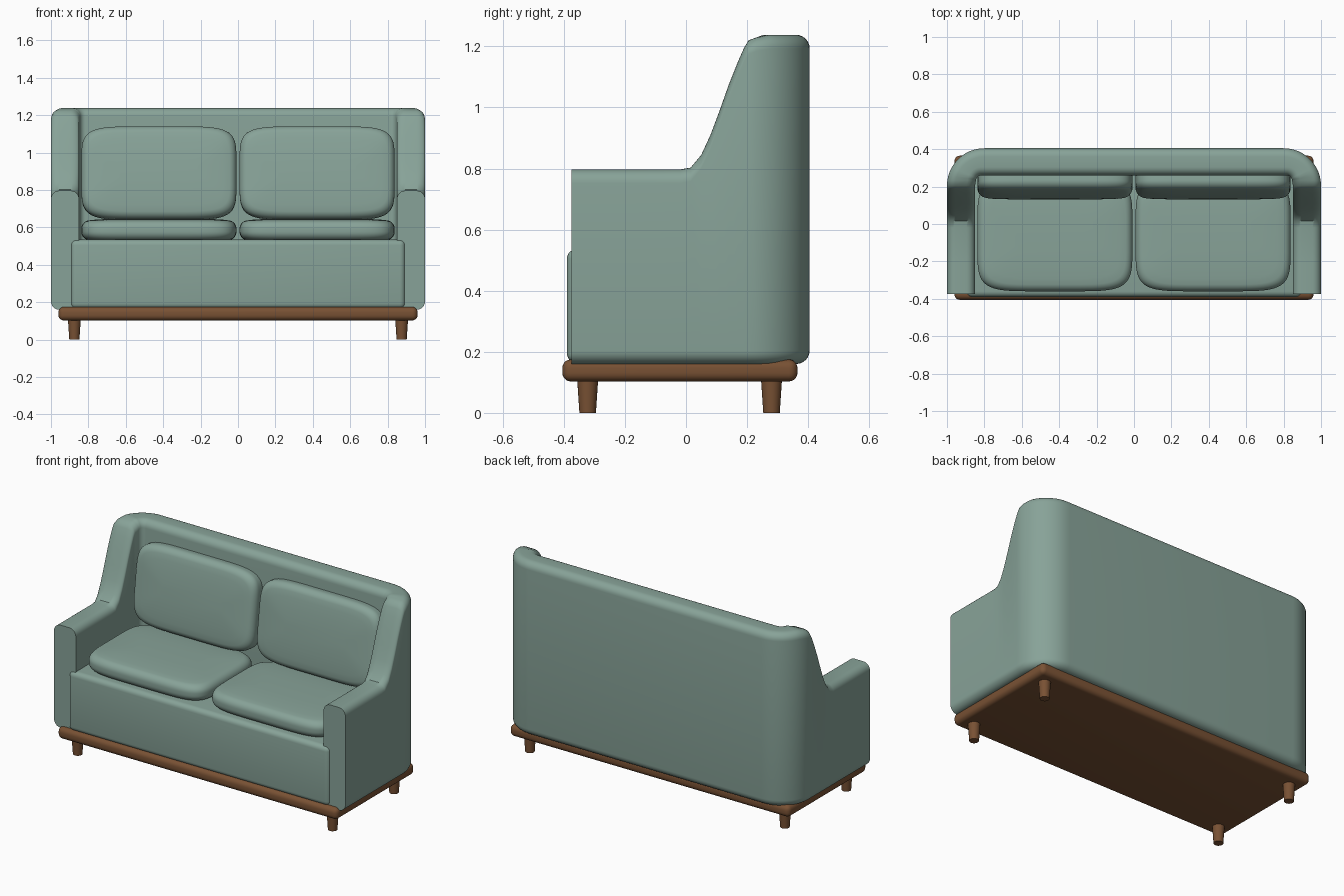
import bpy, bmesh, math

if "Cube" in bpy.data.objects:
    bpy.data.objects.remove(bpy.data.objects["Cube"])


def material(name, rgb):
    m = bpy.data.materials.new(name)
    m.diffuse_color = (*rgb, 1)
    m.use_nodes = True
    m.node_tree.nodes["Principled BSDF"].inputs["Base Color"].default_value = m.diffuse_color
    return m


SAGE = material("sage fabric", (0.245, 0.365, 0.315))
WOOD = material("brown wood", (0.19, 0.083, 0.034))


def finish(bm, name, mat, angle=40):
    bmesh.ops.recalc_face_normals(bm, faces=bm.faces)
    me = bpy.data.meshes.new(name)
    bm.to_mesh(me)
    bm.free()
    ob = bpy.data.objects.new(name, me)
    bpy.context.collection.objects.link(ob)
    me.materials.append(mat)
    bpy.ops.object.select_all(action='DESELECT')
    ob.select_set(True)
    bpy.context.view_layer.objects.active = ob
    bpy.ops.object.shade_smooth_by_angle(angle=math.radians(angle))
    return ob


def loft(rings):
    """Skin closed rings of points and cap both ends."""
    bm = bmesh.new()
    rows = [[bm.verts.new(p) for p in r] for r in rings]
    n = len(rows[0])
    for a, b in zip(rows, rows[1:]):
        for i in range(n):
            j = (i + 1) % n
            bm.faces.new((a[i], a[j], b[j], b[i]))
    bm.faces.new(rows[0])
    bm.faces.new(rows[-1])
    return bm


def rounded_box(name, lo, hi, r, mat):
    bm = bmesh.new()
    bmesh.ops.create_cube(bm, size=1)
    for v in bm.verts:
        v.co = [lo[k] if v.co[k] < 0 else hi[k] for k in range(3)]
    bmesh.ops.bevel(bm, geom=bm.edges[:], offset=r, segments=5,
                    profile=0.5, affect='EDGES')
    return finish(bm, name, mat)


def cushion(name, size, loc, tilt=0):
    """Soft pad: superellipse outline stacked through a crowned thickness."""
    w, d, t = (s / 2 for s in size)
    e = min(0.045, t * 0.75)
    top = [(e * (1 - math.cos(a)), t * 0.85 - e + e * math.sin(a))
           for a in (k * math.pi / 16 for k in range(8))]
    top += [(0.07, t * 0.9), (0.13, t * 0.96), (0.2, t)]
    prof = [(i, -z) for i, z in reversed(top)] + top
    rings = []
    for inset, z in prof:
        ring = []
        for k in range(64):
            a = math.tau * (k + 0.5) / 64
            c, s = math.cos(a), math.sin(a)
            x = math.copysign(abs(c) ** 0.36, c) * (w - inset)
            y = math.copysign(abs(s) ** 0.36, s) * (d - inset)
            ring.append((x, y, z))
        rings.append(ring)
    ob = finish(loft(rings), name, SAGE, 60)
    ob.location = loc
    ob.rotation_euler.x = math.radians(tilt)


# Wraparound shell: arms sweeping up into the tall back
HEIGHTS = [(-0.375, 0.797), (-0.2, 0.797), (-0.02, 0.797), (0.015, 0.803),
           (0.05, 0.845), (0.08, 0.91), (0.11, 0.99), (0.14, 1.075),
           (0.17, 1.15), (0.19, 1.195), (0.205, 1.22)]


def section(outer, inner, top, bottom=0.16, r=0.045):
    """Rounded upright slice between an outer and an inner plan point."""
    width = math.dist(outer, inner)
    pts = []
    for cx, cz, a0 in ((width - r, top - r, 0), (r, top - r, 90),
                       (r, bottom + r, 180), (width - r, bottom + r, 270)):
        for k in range(7):
            a = math.radians(a0 + 15 * k)
            f = (cx + r * math.cos(a)) / width
            pts.append((outer[0] + (inner[0] - outer[0]) * f,
                        outer[1] + (inner[1] - outer[1]) * f,
                        cz + r * math.sin(a)))
    return pts


half = [section((1, y), (0.85, y), z) for y, z in HEIGHTS]
for k in range(1, 13):
    a = math.radians(7.5 * k)
    c, s = math.cos(a), math.sin(a)
    half.append(section((0.8 + 0.2 * c, 0.205 + 0.2 * s),
                        (0.815 + 0.03 * c, 0.23 + 0.03 * s),
                        1.238 - 0.012 * max(0, 1 - k / 3)))
other = [[(-x, y, z) for x, y, z in ring] for ring in reversed(half)]
finish(loft(half + other), "sofa_shell", SAGE)

# Seat body with its front panel slightly proud of the arms
rounded_box("seat_body", (-0.895, -0.39, 0.165), (0.895, 0.32, 0.535), 0.03, SAGE)

# Wooden plinth
rounded_box("wooden_base", (-0.96, -0.405, 0.103), (0.96, 0.365, 0.175), 0.028, WOOD)

# Paired cushions and legs
for side, sx in (("left", -1), ("right", 1)):
    cushion(side + "_seat_cushion", (0.83, 0.60, 0.125), (sx * 0.423, -0.06, 0.585))
    cushion(side + "_back_cushion", (0.83, 0.50, 0.15), (sx * 0.423, 0.222, 0.89), 82.5)
    for place, y in (("front", -0.322), ("back", 0.28)):
        bm = bmesh.new()
        bmesh.ops.create_cone(bm, cap_ends=True, segments=24,
                              radius1=0.027, radius2=0.035, depth=0.12)
        bmesh.ops.translate(bm, verts=bm.verts, vec=(sx * 0.875, y, 0.06))
        finish(bm, f"{place}_{side}_leg", WOOD)
